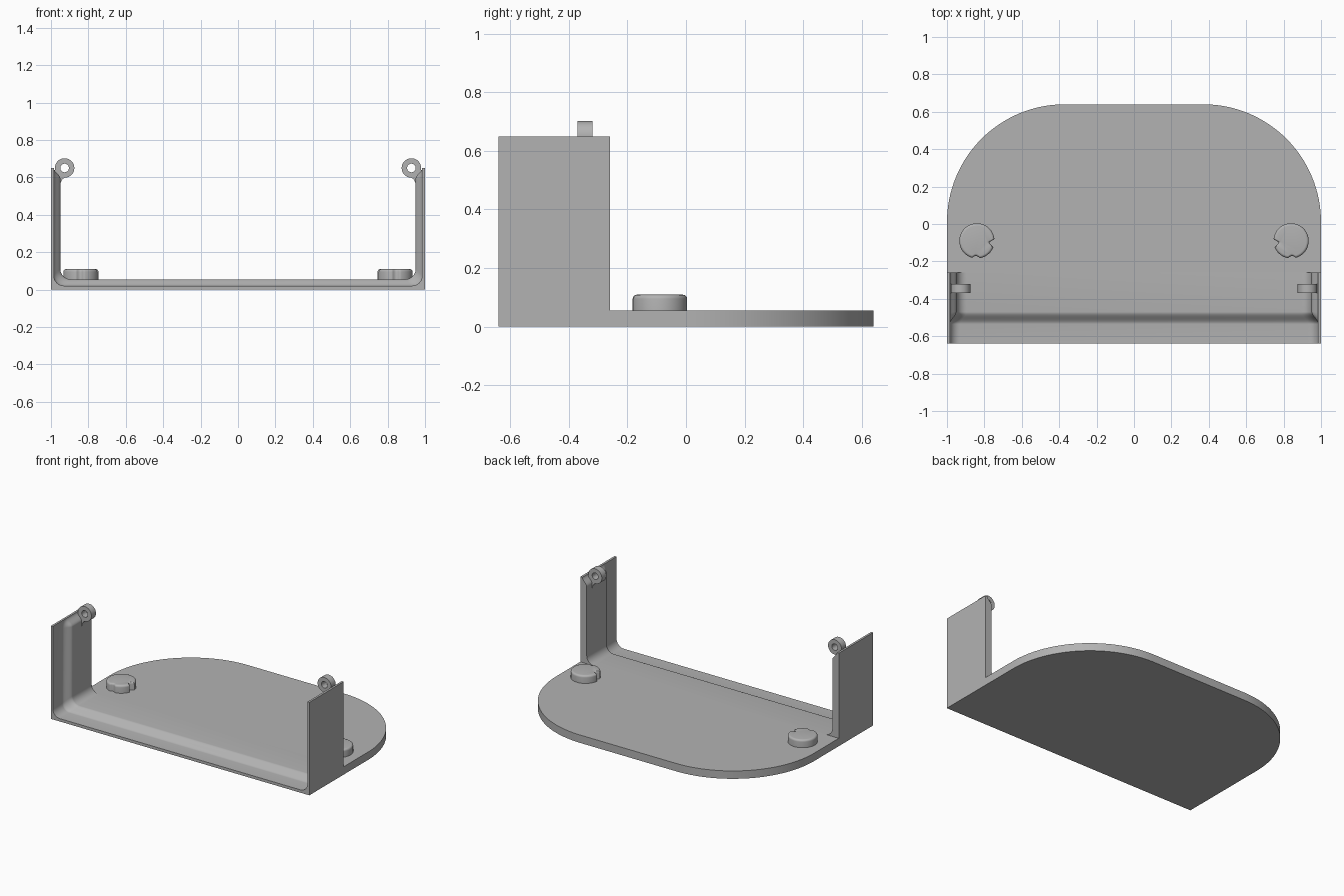
import bpy, bmesh, math

cube = bpy.data.objects.get("Cube")
if cube:
    bpy.data.objects.remove(cube, do_unlink=True)

# Single plain material
grey = bpy.data.materials.new("plain grey")
grey.use_nodes = True
COLOUR = (0.45, 0.45, 0.45, 1)
grey.diffuse_color = COLOUR
grey.node_tree.nodes["Principled BSDF"].inputs["Base Color"].default_value = COLOUR


def loft(name, sections, caps=True, closed=False):
    """Skin a list of equal closed loops of 3D points."""
    bm = bmesh.new()
    rows = [[bm.verts.new(p) for p in s] for s in sections]
    n = len(rows[0])
    pairs = list(zip(rows, rows[1:]))
    if closed:
        pairs.append((rows[-1], rows[0]))
    for a, b in pairs:
        for i in range(n):
            j = (i + 1) % n
            bm.faces.new((a[i], a[j], b[j], b[i]))
    if caps and not closed:
        bm.faces.new(rows[0])
        bm.faces.new(rows[-1])
    bmesh.ops.recalc_face_normals(bm, faces=bm.faces)
    me = bpy.data.meshes.new(name)
    bm.to_mesh(me)
    bm.free()
    me.materials.append(grey)
    ob = bpy.data.objects.new(name, me)
    bpy.context.collection.objects.link(ob)
    bpy.ops.object.select_all(action="DESELECT")
    ob.select_set(True)
    bpy.context.view_layer.objects.active = ob
    bpy.ops.object.shade_smooth_by_angle(angle=math.radians(30))
    return ob


def ease(t):
    return t * t * (3 - 2 * t)


FRONT, WALL_BACK, BACK = -0.64, -0.26, 0.64
LIP, STEP, FLOOR, TOP = 0.015, 0.035, 0.055, 0.65


# Front bracket: U section that thickens behind a thin front lip
def u_section(y, t):
    half = [(1, 0), (1, TOP)]
    for k in range(9):
        s = k / 8
        half.append((1 - LIP - STEP * t * ease(s), TOP - 0.001 - 0.055 * s if k else TOP))
    w, f, r = LIP + STEP * t, 0.02 + STEP * t, 0.055
    for k in range(9):
        a = math.pi / 2 * k / 8
        half.append((1 - w - r + r * math.cos(a), f + r - r * math.sin(a)))
    loop = half + [(-x, z) for x, z in reversed(half)]
    return [(x, y, z) for x, z in loop]


sections = [u_section(FRONT, 0)]
for k in range(13):
    sections.append(u_section(-0.535 + 0.065 * k / 12, ease(k / 12)))
sections.append(u_section(WALL_BACK, 1))
loft("front_bracket", sections)

# Base plate with large rounded back corners
R = 0.63
corner = [(1 - R + R * math.cos(a), BACK - R + R * math.sin(a))
          for a in (math.pi / 2 * k / 32 for k in range(33))]
half = [(1, WALL_BACK)] + corner
outline = half + [(-x, y) for x, y in reversed(half)]
loft("base_plate", [[(x, y, z) for x, y in outline] for z in (0, FLOOR)])


# Notched pegs
def peg_radius(a):
    r = 0.094
    for centre, width, depth in ((-8, 13, 0.026), (-93, 13, 0.013)):
        d = abs(math.degrees(a) - centre) / width
        if d < 1:
            r -= depth * (1 - d * d)
    return r


def peg(name, side):
    levels = [(FLOOR - 0.01, 0), (0.095, 0)]
    for k in range(1, 6):
        a = math.pi / 2 * k / 5
        levels.append((0.095 + 0.014 * math.sin(a), 0.014 * (1 - math.cos(a))))
    angles = [math.radians(d) for d in range(-180, 180, 3)]
    rows = []
    for z, inset in levels:
        rows.append([(side * (-0.84 + (peg_radius(a) - inset) * math.cos(a)),
                      -0.09 + (peg_radius(a) - inset) * math.sin(a), z) for a in angles])
    loft(name, rows)


# Hinge eyes with a curved support under each
def hinge(name, side):
    cx, cz, y0, y1 = 0.927, 0.65, -0.37, -0.32
    rows = []
    for k in range(40):
        a = 2 * math.pi * k / 40
        rows.append([(side * (cx + r * math.cos(a)), y, cz + r * math.sin(a))
                     for r, y in ((0.052, y0), (0.052, y1), (0.023, y1), (0.023, y0))])
    loft(name + "_eye", rows, closed=True)
    prof = [(0.99, 0.64), (0.99, 0.56), (0.95, 0.56), (0.947, 0.575),
            (0.938, 0.59), (0.92, 0.602), (0.95, 0.615), (0.97, 0.64)]
    loft(name + "_support", [[(side * x, y, z) for x, z in prof] for y in (y0, y1)])


for label, side in (("left", 1), ("right", -1)):
    peg(label + "_peg", side)
    hinge(label + "_hinge", side)
